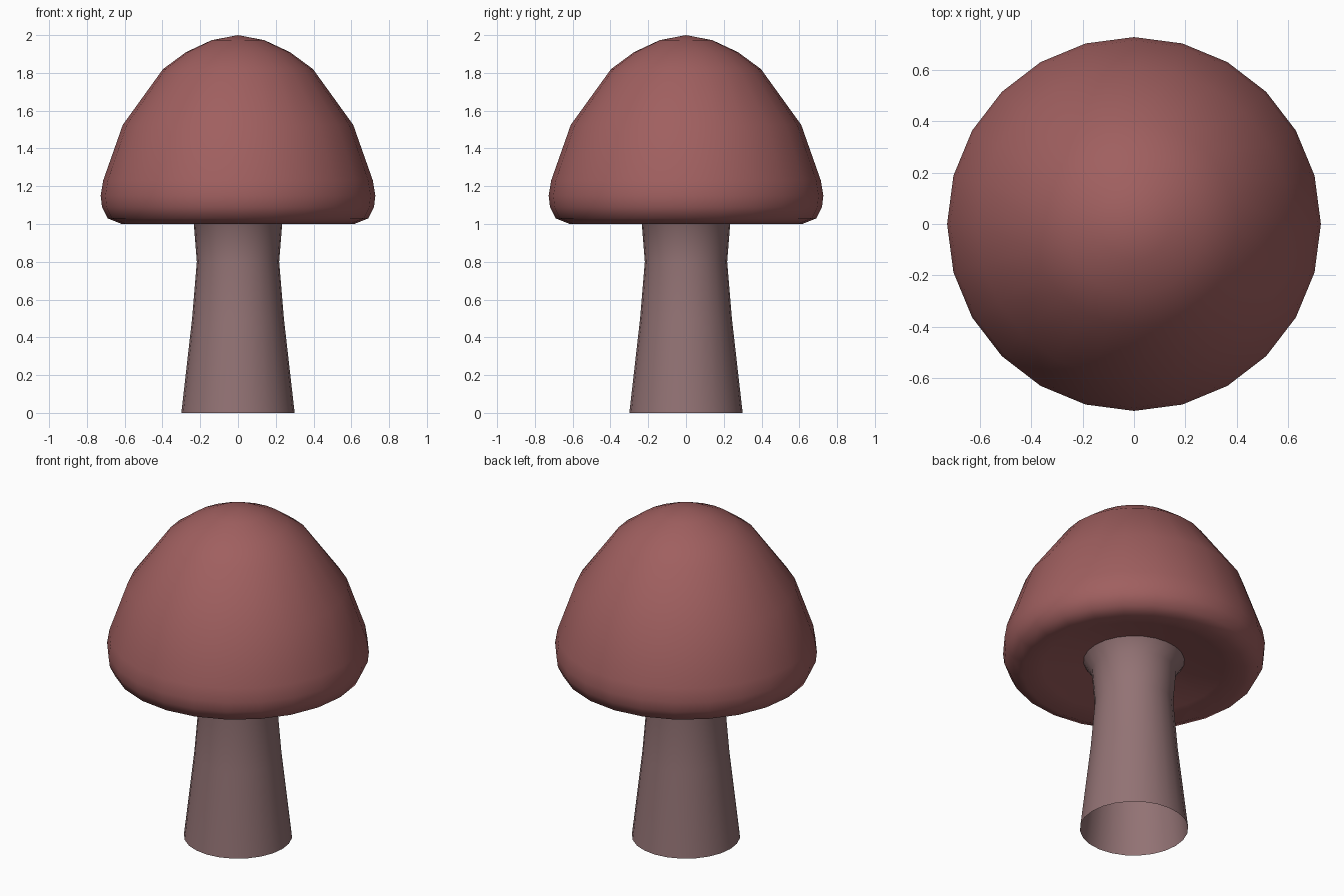
import bpy, bmesh
from math import cos, sin, tau

if "Cube" in bpy.data.objects:
    bpy.data.objects.remove(bpy.data.objects["Cube"])

SIDES = 24


def material(name, color):
    mat = bpy.data.materials.new(name)
    mat.diffuse_color = (*color, 1.0)
    mat.use_nodes = True
    mat.node_tree.nodes["Principled BSDF"].inputs["Base Color"].default_value = mat.diffuse_color
    return mat


def lathe(name, profile, mat):
    """Revolve (radius, z) points, listed bottom to top along the outside, about z."""
    bm = bmesh.new()
    rings = []
    for r, z in profile:
        if r == 0:
            rings.append([bm.verts.new((0, 0, z))] * SIDES)
        else:
            rings.append([bm.verts.new((r * cos(tau * i / SIDES), r * sin(tau * i / SIDES), z))
                          for i in range(SIDES)])
    for low, high in zip(rings, rings[1:]):
        for i in range(SIDES):
            j = (i + 1) % SIDES
            corners = [low[i], low[j], high[j], high[i]]
            face = bm.faces.new(list(dict.fromkeys(corners)))
            face.smooth = True
    mesh = bpy.data.meshes.new(name)
    bm.to_mesh(mesh)
    bm.free()
    mesh.materials.append(mat)
    obj = bpy.data.objects.new(name, mesh)
    bpy.context.collection.objects.link(obj)
    return obj


# Stem: open at the bottom, flaring where it meets the cap
lathe("stem", [(0.30, 0), (0.243, 0.5), (0.218, 0.8), (0.234, 1.0), (0.28, 1.07)],
      material("stem_brown", (0.29, 0.17, 0.175)))

# Cap: hollowed underside, rolled rim and dome
lathe("cap", [(0.28, 1.07), (0.50, 1.03), (0.615, 1.0), (0.69, 1.03), (0.72, 1.09),
              (0.727, 1.15), (0.714, 1.23), (0.61, 1.525), (0.397, 1.82),
              (0.275, 1.91), (0.14, 1.973), (0, 2.0)],
      material("cap_red", (0.35, 0.115, 0.115)))
